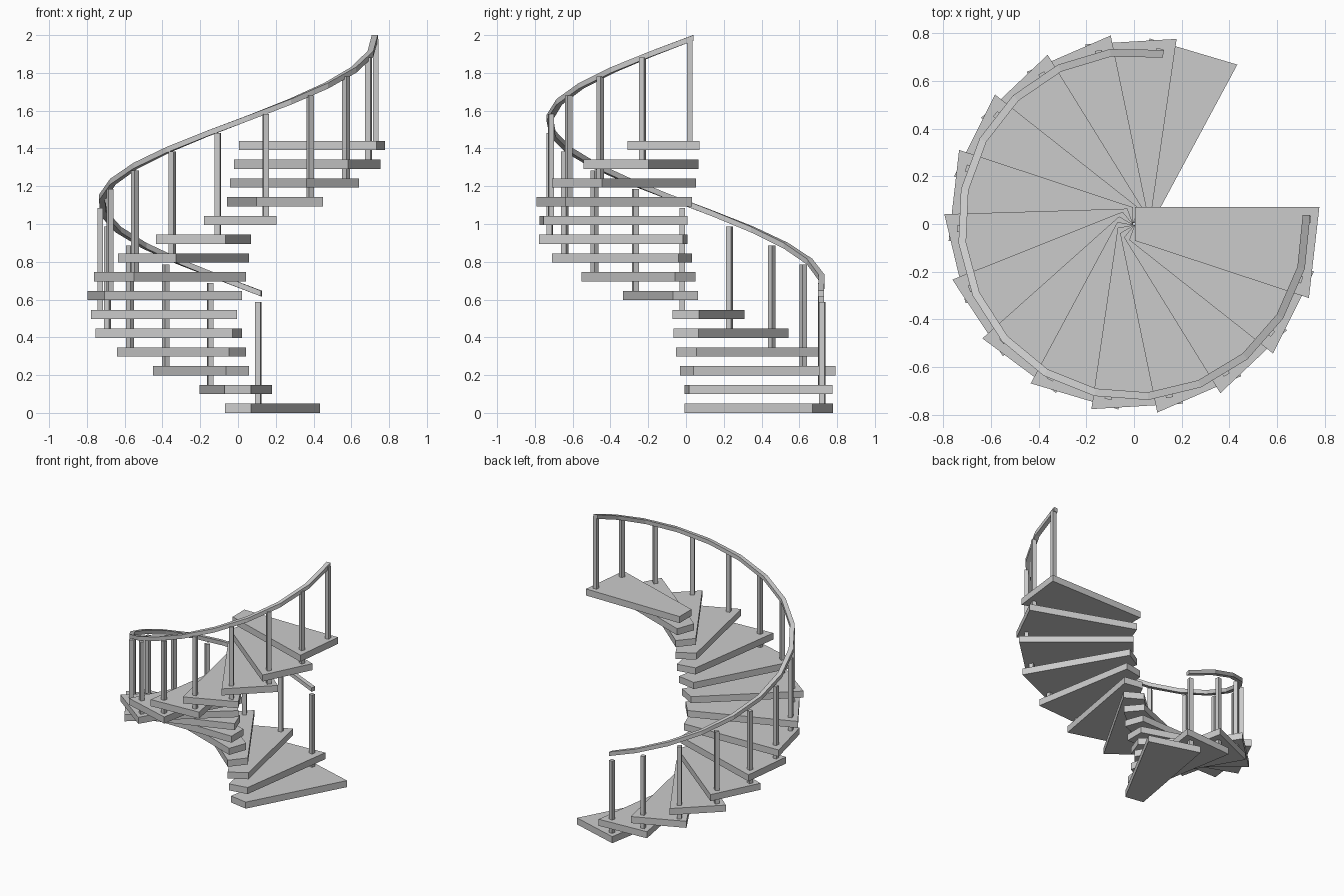
import bpy, bmesh
from math import radians, cos, sin
from mathutils import Matrix, Vector

if "Cube" in bpy.data.objects:
    bpy.data.objects.remove(bpy.data.objects["Cube"])

STEPS, TURN, RISE, THICK = 15, 20.0, 0.0994, 0.049
START = 80.0          # angle of the lowest tread
RADIUS = 0.725        # radius of balusters and handrail


def make(name, verts, faces):
    mesh = bpy.data.meshes.new(name)
    mesh.from_pydata(verts, [], faces)
    bm = bmesh.new()
    bm.from_mesh(mesh)
    bmesh.ops.recalc_face_normals(bm, faces=bm.faces)
    bm.to_mesh(mesh)
    bm.free()
    obj = bpy.data.objects.new(name, mesh)
    bpy.context.collection.objects.link(obj)
    return obj


def prism(name, outline, z0, z1, angle):
    """Extrude an outline upwards and turn it about the stair axis."""
    rot = Matrix.Rotation(radians(angle), 3, 'Z')
    n = len(outline)
    verts = [rot @ Vector((x, y, z)) for z in (z0, z1) for x, y in outline]
    faces = [tuple(range(n)), tuple(range(n, 2 * n))]
    faces += [(i, (i + 1) % n, n + (i + 1) % n, n + i) for i in range(n)]
    return make(name, verts, faces)


# Wedge treads, each with one square baluster near the outer end
tread = [(0.004, -0.07), (0.734, -0.311), (0.778, 0.071), (0.004, 0.071)]
h = 0.0145
cx, cy = 0.729, 0.02
post = [(cx - h, cy - h), (cx + h, cy - h), (cx + h, cy + h), (cx - h, cy + h)]
for i in range(STEPS):
    angle, z = START + TURN * i, RISE * i
    prism(f"tread_{i + 1}", tread, z, z + THICK, angle)
    prism(f"baluster_{i + 1}", post, z + THICK - 0.005, z + 0.588, angle)

# Helical handrail with a rectangular section
SEGS, A0, A1, Z0, Z1 = 16, 80.2, 363.0, 0.632, 1.985
verts, faces = [], []
for k in range(SEGS + 1):
    t = k / SEGS
    a, z = radians(A0 + (A1 - A0) * t), Z0 + (Z1 - Z0) * t
    for dr, dz in ((-0.016, -0.015), (0.016, -0.015), (0.016, 0.015), (-0.016, 0.015)):
        r = RADIUS + dr
        verts.append((r * cos(a), r * sin(a), z + dz))
for k in range(SEGS):
    b = 4 * k
    faces += [(b + j, b + (j + 1) % 4, b + 4 + (j + 1) % 4, b + 4 + j) for j in range(4)]
faces += [(0, 1, 2, 3), tuple(range(4 * SEGS, 4 * SEGS + 4))]
make("handrail", verts, faces)
